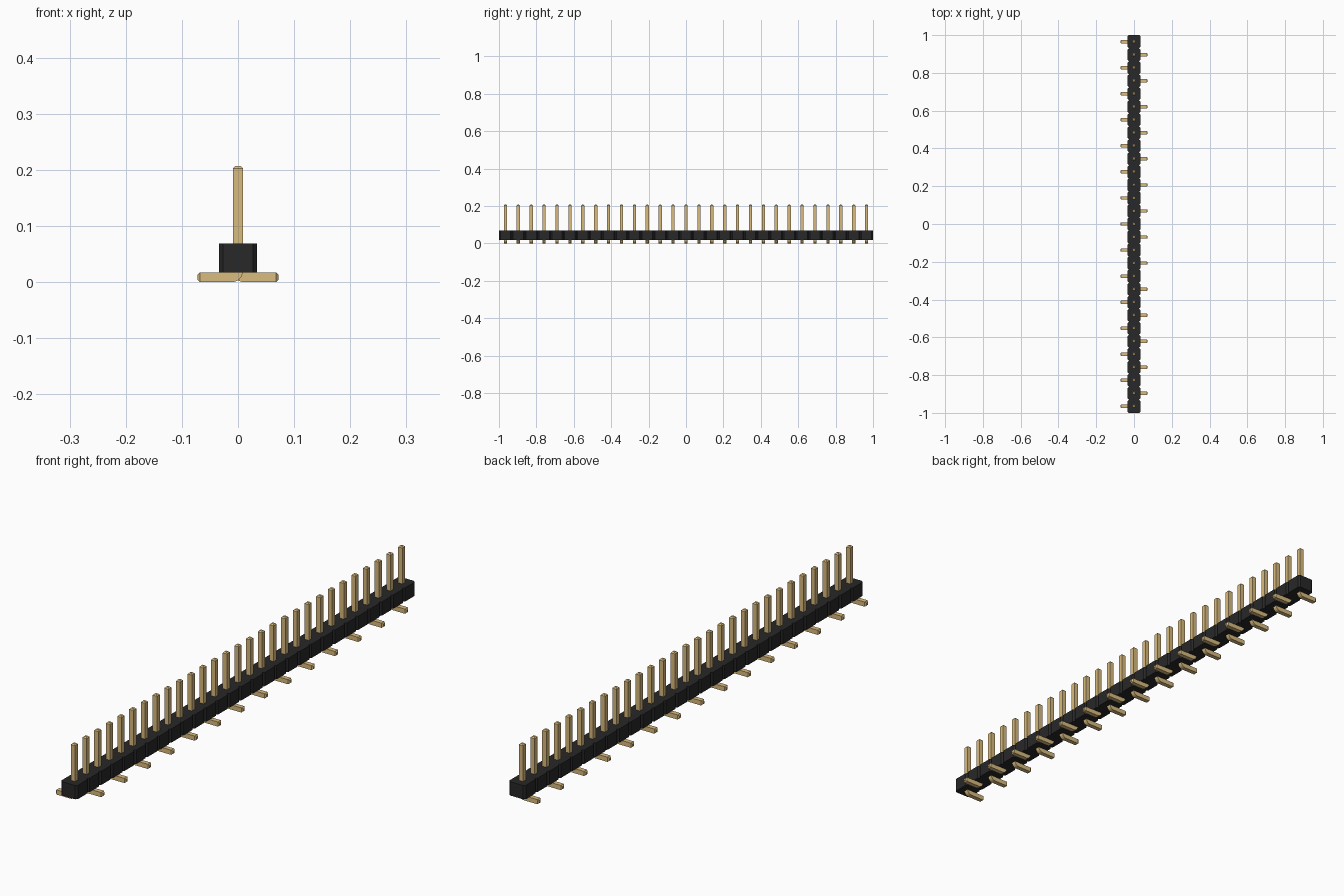
import bpy, bmesh, math
from mathutils import Vector

cube = bpy.data.objects.get("Cube")
if cube:
    bpy.data.objects.remove(cube, do_unlink=True)

COUNT = 29
PITCH = 2 / COUNT
HALF_W = 0.034          # housing half width
CUT = PITCH / 10        # housing corner chamfer
PIN = 0.0087            # pin half thickness
TIP = PIN / 2           # pin tip chamfer
TOP, REACH = 0.207, 0.0725
BODY_LOW, BODY_HIGH = 2 * PIN, 0.069
BEND = 0.0105           # centre line radius of the bend


def material(name, color):
    mat = bpy.data.materials.new(name)
    mat.use_nodes = True
    mat.diffuse_color = color
    bsdf = next(n for n in mat.node_tree.nodes if n.type == 'BSDF_PRINCIPLED')
    bsdf.inputs["Base Color"].default_value = color
    return mat


def finish(name, bm, mat):
    bmesh.ops.recalc_face_normals(bm, faces=bm.faces)
    mesh = bpy.data.meshes.new(name)
    bm.to_mesh(mesh)
    bm.free()
    mesh.materials.append(mat)
    obj = bpy.data.objects.new(name, mesh)
    bpy.context.collection.objects.link(obj)
    return obj


black = material("black plastic", (0.021, 0.021, 0.021, 1))
gold = material("gold metal", (0.70, 0.50, 0.21, 1))

# Housing: one notched outline, extruded upward
side = []
for i in range(COUNT):
    start = -1 + i * PITCH
    side += [(HALF_W - CUT, start), (HALF_W, start + CUT),
             (HALF_W, start + PITCH - CUT)]
side.append((HALF_W - CUT, 1))
outline = side + [(-x, y) for x, y in reversed(side)]
bm = bmesh.new()
base = bm.faces.new([bm.verts.new((x, y, BODY_LOW)) for x, y in outline])
walls = bmesh.ops.extrude_face_region(bm, geom=[base], use_keep_orig=True)
upper = [v for v in walls["geom"] if isinstance(v, bmesh.types.BMVert)]
bmesh.ops.translate(bm, verts=upper, vec=(0, 0, BODY_HIGH - BODY_LOW))
finish("housing", bm, black)


# Pins: square section swept down the post, round the bend and along the foot
def pin_row(name, direction, first, count):
    path = [(0, TOP, 0, TIP), (0, TOP - TIP, 0, PIN)]
    for k in range(7):
        a = math.radians(15 * k)
        path.append((BEND * (1 - math.cos(a)),
                     PIN + BEND * (1 - math.sin(a)), a, PIN))
    path += [(REACH - TIP, PIN, math.pi / 2, PIN),
             (REACH, PIN, math.pi / 2, TIP)]
    bm = bmesh.new()
    rings = []
    for x, z, a, h in path:
        across = Vector((math.cos(a), 0, math.sin(a)))
        ring = []
        for u, v in ((-1, -1), (1, -1), (1, 1), (-1, 1)):
            p = Vector((x, v * h, z)) + across * u * h
            ring.append(bm.verts.new((p.x * direction, p.y, p.z)))
        rings.append(ring)
    for r, s in zip(rings, rings[1:]):
        for j in range(4):
            n = (j + 1) % 4
            bm.faces.new((r[j], r[n], s[n], s[j]))
    bm.faces.new(rings[0])
    bm.faces.new(rings[-1])
    obj = finish(name, bm, gold)
    obj.data.shade_smooth()
    obj.data.set_sharp_from_angle(angle=math.radians(30))
    obj.location.y = -1 + (first + 0.5) * PITCH
    array = obj.modifiers.new("row", 'ARRAY')
    array.count = count
    array.use_relative_offset = False
    array.use_constant_offset = True
    array.constant_offset_displace = (0, 2 * PITCH, 0)


pin_row("right_pins", -1, 0, (COUNT + 1) // 2)
pin_row("left_pins", 1, 1, COUNT // 2)
